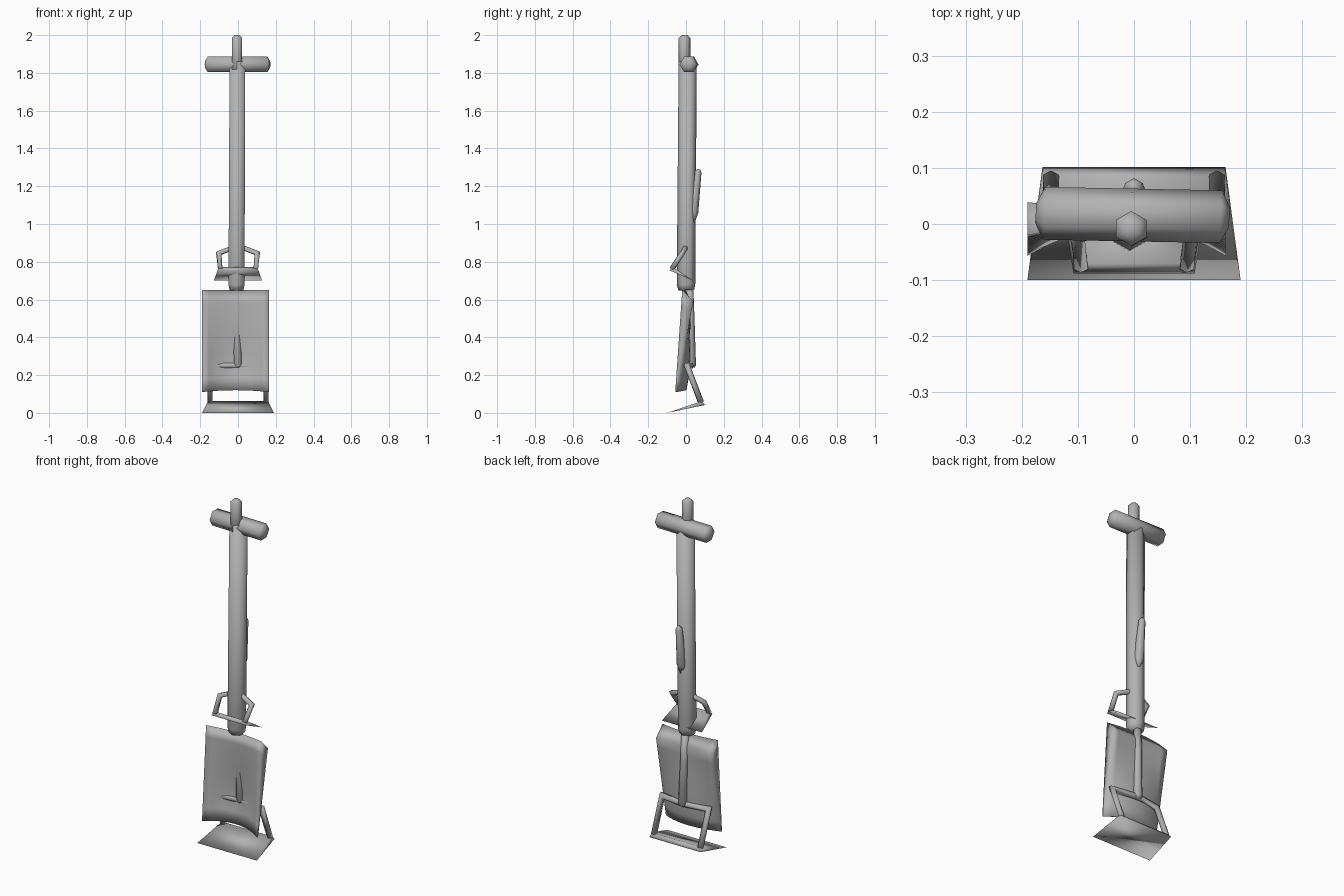
import bpy
import math
from mathutils import Vector

if "Cube" in bpy.data.objects:
    bpy.data.objects.remove(bpy.data.objects["Cube"])

# One plain grey for every part
grey = bpy.data.materials.new("plain_grey")
grey.use_nodes = True
COLOUR = (0.45, 0.45, 0.45, 1)
grey.diffuse_color = COLOUR
grey.node_tree.nodes["Principled BSDF"].inputs["Base Color"].default_value = COLOUR


def add_mesh(name, verts, faces):
    """Smooth-shaded object with outward normals."""
    mesh = bpy.data.meshes.new(name)
    mesh.from_pydata(verts, [], faces)
    mesh.materials.append(grey)
    obj = bpy.data.objects.new(name, mesh)
    bpy.context.collection.objects.link(obj)
    bpy.ops.object.select_all(action="DESELECT")
    obj.select_set(True)
    bpy.context.view_layer.objects.active = obj
    bpy.ops.object.mode_set(mode="EDIT")
    bpy.ops.mesh.select_all(action="SELECT")
    bpy.ops.mesh.normals_make_consistent(inside=False)
    bpy.ops.object.mode_set(mode="OBJECT")
    bpy.ops.object.shade_smooth()


def tube(name, path, radii, sides=6):
    """Six-sided tube along a path, with mitred bends and closed ends."""
    pts = [Vector(p) for p in path]
    verts, faces, last = [], [], len(pts) - 1
    for i, p in enumerate(pts):
        before = (p - pts[i - 1]).normalized() if i else None
        after = (pts[i + 1] - p).normalized() if i < last else None
        t = ((before or after) + (after or before)).normalized()
        mitre = 1 / max(t.dot(after or before), 0.6)
        u = (Vector((0, 1, 0)) - t * t.y).normalized()
        v = t.cross(u)
        # widen only in the plane of the bend
        bend = (after - before) if before and after else Vector()
        bend = bend.normalized()
        for k in range(sides):
            a = math.tau * k / sides
            d = (u * math.cos(a) + v * math.sin(a)) * radii[i]
            verts.append(p + d + bend * bend.dot(d) * (mitre - 1))
    for i in range(last):
        for k in range(sides):
            a, b = i * sides, (i + 1) * sides
            n = (k + 1) % sides
            faces.append((a + k, a + n, b + n, b + k))
    faces.append(tuple(range(sides)))
    faces.append(tuple(last * sides + k for k in range(sides)))
    add_mesh(name, verts, faces)


def wedge(name, section):
    """Hoe blade: triangular section of (half width, y, z), mirrored in x."""
    verts = [(s * x, y, z) for s in (-1, 1) for x, y, z in section]
    faces = [(0, 1, 2), (3, 4, 5)]
    faces += [(k, (k + 1) % 3, (k + 1) % 3 + 3, k + 3) for k in range(3)]
    add_mesh(name, verts, faces)


def mirrored(half):
    """Full path from its right half, first point on the centre line."""
    return [(-x, y, z) for x, y, z in half[:0:-1]] + half


# Handle: shaft, crossbar and top post
tube("shaft", [(-.008, .002, .65), (-.008, 0, .68), (-.003, .009, 1.86)],
     [.042, .049, .048])
tube("crossbar", [(-.175, .02, 1.845), (-.16, .019, 1.845),
                  (.155, .013, 1.845), (.17, .012, 1.845)], [.018, .047, .047, .018])
tube("top_post", [(-.005, -.008, 1.75), (-.005, -.008, 1.985), (-.005, -.008, 2)],
     [.03, .031, .015])

# Grip on the back of the shaft
tube("back_grip", [(0, .035, 1.01), (0, .038, 1.06), (0, .064, 1.275), (0, .068, 1.29)],
     [.012, .027, .018, .008])

# Small hoe on the shaft
tube("small_hoe_frame", mirrored([(0, .003, .885), (.102, -.02, .845), (.094, -.075, .762)]),
     [.014] * 5)
wedge("small_hoe_blade", [(.1, -.07, .772), (.108, -.088, .755), (.128, .038, .70)])

# Thin rod behind the shovel blade
tube("lower_rod", [(-.008, .018, .66), (-.006, .023, .5), (0, .028, .25), (0, .028, .24)],
     [.021, .022, .025, .018])

# Large hoe at the bottom
tube("large_hoe_frame", mirrored([(0, .028, .25), (.148, .005, .25), (.148, .08, .055)]),
     [.016] * 5)
wedge("large_hoe_blade", [(.16, .082, .062), (.163, .102, .042), (.19, -.1, 0)])


# Shovel blade: hollow front, thick top tapering to a thin lower edge
def shovel_blade(cols=10, rows=8):
    verts, faces = [], []
    width = cols + 1
    for back in (0, 1):
        for r in range(rows + 1):
            f = r / rows
            bulge = math.sin(math.pi * f * f)
            for c in range(width):
                s = 2 * c / cols - 1
                hollow = 1 - s * s
                top = .59 if back else .65
                z = top + (.11 + .01 * hollow - top) * f
                if back:
                    y = .039 - .09 * f + hollow * (-.012 + .065 * f + .012 * bulge)
                else:
                    y = -.02 - .037 * f + hollow * (.018 + .035 * f + .02 * bulge)
                verts.append((-.013 + .177 * s, y, z))
    layer = width * (rows + 1)
    for off in (0, layer):
        for r in range(rows):
            for c in range(cols):
                a = off + r * width + c
                faces.append((a, a + 1, a + width + 1, a + width))
    # close the rim
    rim = list(range(width))
    rim += [r * width + cols for r in range(1, rows + 1)]
    rim += [rows * width + c for c in range(cols - 1, -1, -1)]
    rim += [r * width for r in range(rows - 1, 0, -1)]
    for a, b in zip(rim, rim[1:] + rim[:1]):
        faces.append((a, b, b + layer, a + layer))
    add_mesh("shovel_blade", verts, faces)


shovel_blade()
